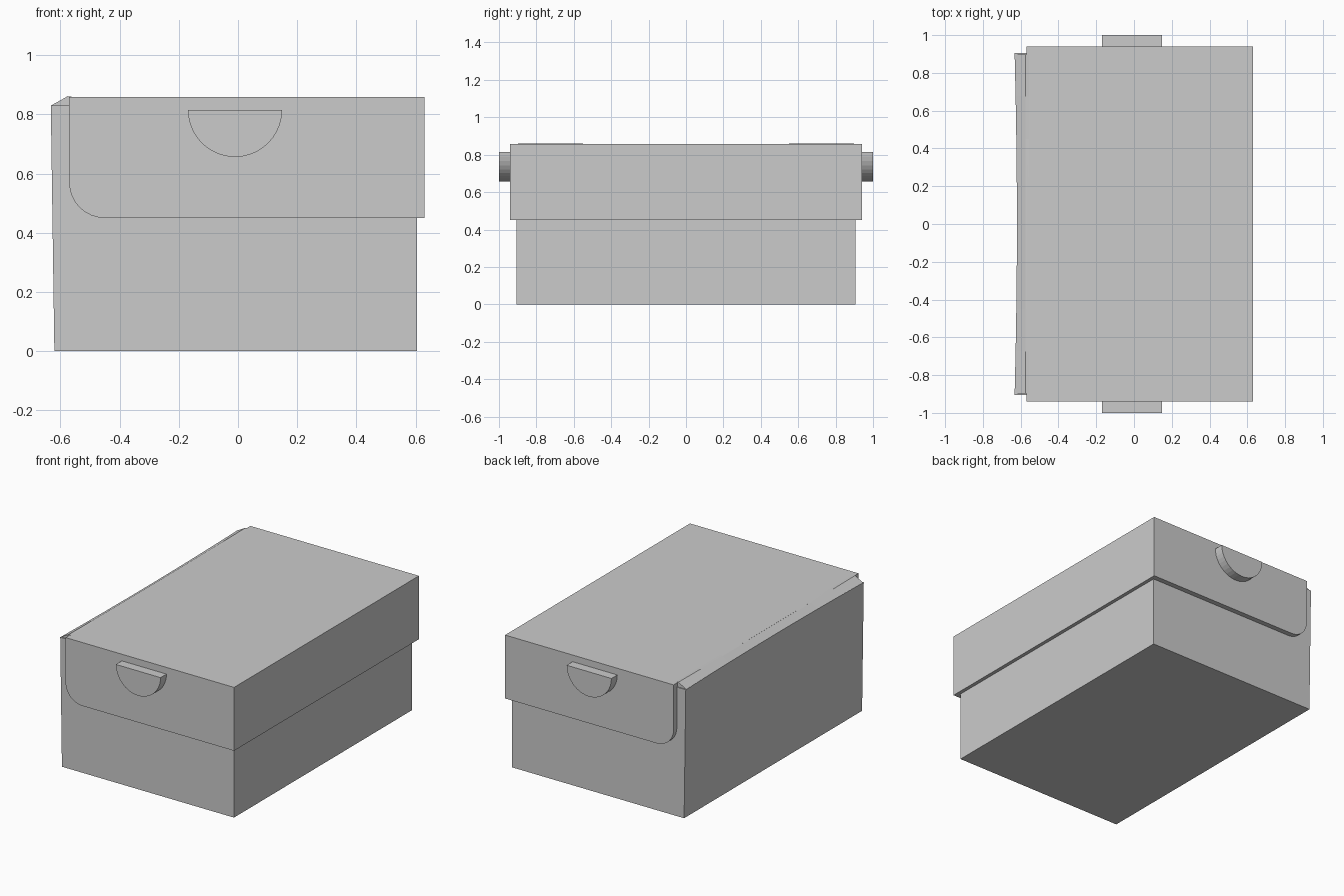
import bpy, bmesh, math

if "Cube" in bpy.data.objects:
    bpy.data.objects.remove(bpy.data.objects["Cube"])


def loft(name, sections):
    """Skin equal-length (x, z) profiles placed at successive y values."""
    bm = bmesh.new()
    rings = [[bm.verts.new((x, y, z)) for x, z in prof] for y, prof in sections]
    n = len(rings[0])
    for a, b in zip(rings, rings[1:]):
        for i in range(n):
            j = (i + 1) % n
            bm.faces.new((a[i], a[j], b[j], b[i]))
    bm.faces.new(rings[0])
    bm.faces.new(rings[-1])
    bmesh.ops.recalc_face_normals(bm, faces=bm.faces)
    mesh = bpy.data.meshes.new(name)
    bm.to_mesh(mesh)
    bm.free()
    obj = bpy.data.objects.new(name, mesh)
    bpy.context.collection.objects.link(obj)
    return obj


def arc(cx, cz, r, a0, a1, steps):
    return [(cx + r * math.cos(math.radians(a0 + (a1 - a0) * i / steps)),
             cz + r * math.sin(math.radians(a0 + (a1 - a0) * i / steps)))
            for i in range(steps + 1)]


HALF = 0.905
stations = [HALF * k / 4 for k in range(-4, 5)]


def back_x(y):
    # the upper back edge bows slightly inward at mid-length
    return -0.62 - 0.012 * (y / HALF) ** 2


# Box body with a slightly flared back wall
loft("box_body", [(y, [(-0.62, 0), (0.605, 0), (0.605, 0.83), (back_x(y), 0.83)])
                  for y in stations])

# Sloping hinge strip joining the back wall to the lid
loft("hinge_strip", [(y * 0.993, [(back_x(y), 0.829), (-0.555, 0.829), (-0.555, 0.858),
                          (-0.575, 0.857 + 0.004 * (y / HALF) ** 2)])
                     for y in stations])

# Lid with rounded lower back corners, hollowed to a thin shell
lid_profile = [(0.63, 0.45), (0.63, 0.858), (-0.57, 0.858)]
lid_profile += arc(-0.45, 0.57, 0.12, 180, 270, 8)
lid = loft("lid", [(-0.94, lid_profile), (0.94, lid_profile)])
hollow = [(-1, 0.3), (0.607, 0.3), (0.607, 0.832), (-1, 0.832)]
cutter = loft("lid_cutter", [(-0.907, hollow), (0.907, hollow)])
cutter.hide_render = True
cutter.hide_set(True)
mod = lid.modifiers.new("hollow", 'BOOLEAN')
mod.operation = 'DIFFERENCE'
mod.solver = 'EXACT'
mod.object = cutter
bpy.context.view_layer.objects.active = lid
lid.select_set(True)
bpy.ops.object.modifier_apply(modifier=mod.name)
bpy.data.objects.remove(cutter)

# Half-round handles on both ends
grip = arc(-0.01, 0.815, 0.159, 180, 360, 20)
for side, label in ((-1, "front"), (1, "rear")):
    loft(label + "_handle", [(side * 0.938, grip), (side * 1.0, grip)])
